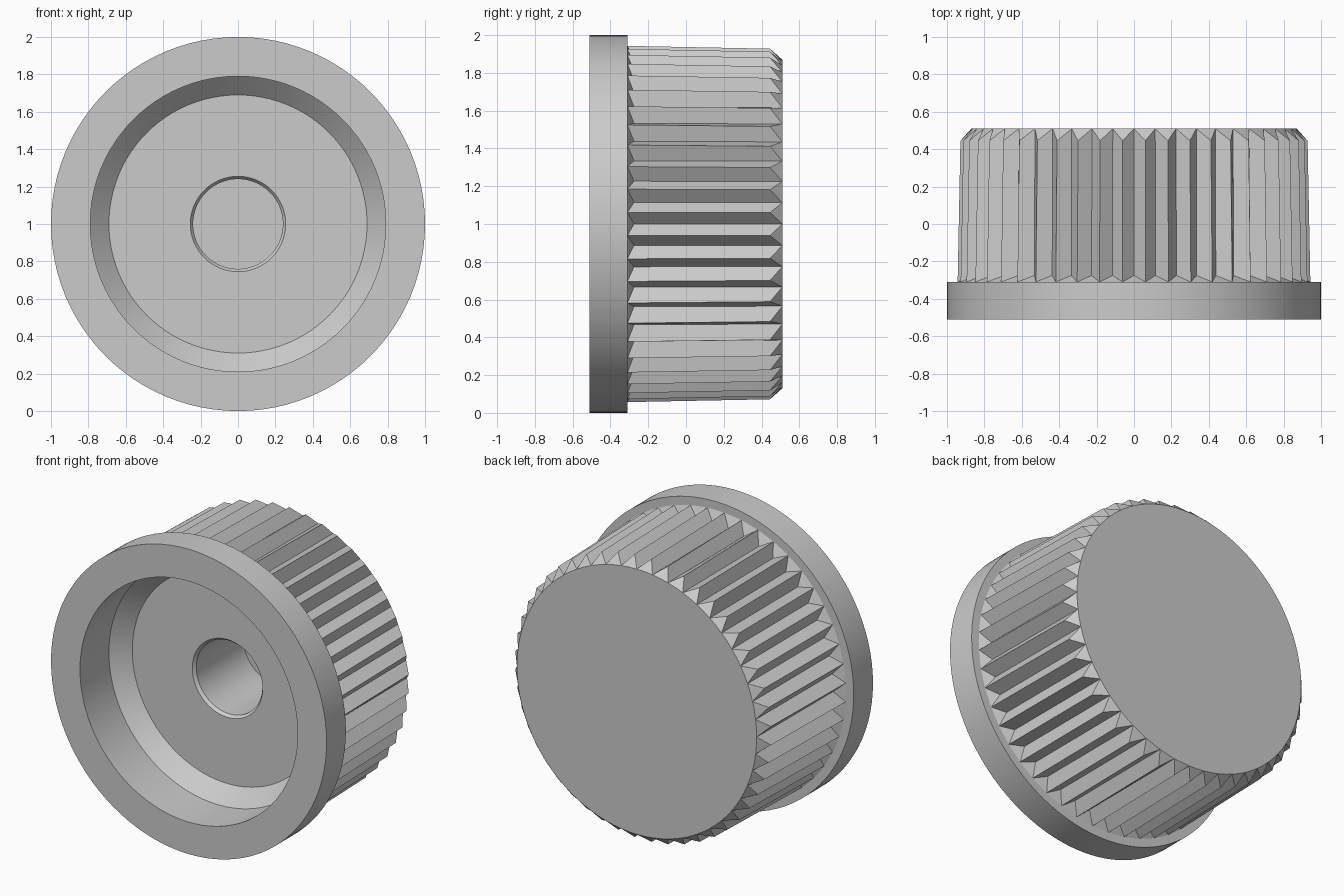
import bpy
import bmesh
from math import sin, cos, pi

cube = bpy.data.objects.get("Cube")
if cube:
    bpy.data.objects.remove(cube, do_unlink=True)

TEETH = 48
SEGMENTS = TEETH * 2          # one valley and one tip per tooth

grey = bpy.data.materials.new("light grey")
grey.use_nodes = True
grey.diffuse_color = (0.6, 0.6, 0.6, 1)
grey.node_tree.nodes["Principled BSDF"].inputs["Base Color"].default_value = (0.6, 0.6, 0.6, 1)


def build_rings(name, rings, cap_end=False):
    """Bridge rings around the y axis; each ring gives (radius, y) for valleys and for tips."""
    bm = bmesh.new()
    loops = []
    for ring in rings:
        loop = []
        for i in range(SEGMENTS):
            radius, y = ring[i % 2]
            a = 2 * pi * i / SEGMENTS
            loop.append(bm.verts.new((radius * sin(a), y, 1 + radius * cos(a))))
        loops.append(loop)
    for a, b in zip(loops, loops[1:]):
        for i in range(SEGMENTS):
            j = (i + 1) % SEGMENTS
            bm.faces.new((a[i], a[j], b[j], b[i]))
    if cap_end:
        bm.faces.new(loops[-1])
    # Merge the points where neighbouring rings meet
    bmesh.ops.remove_doubles(bm, verts=bm.verts, dist=0.0005)
    mesh = bpy.data.meshes.new(name)
    bm.to_mesh(mesh)
    bm.free()
    mesh.materials.append(grey)
    obj = bpy.data.objects.new(name, mesh)
    bpy.context.collection.objects.link(obj)
    return obj


def plain(radius, y):
    return ((radius, y), (radius, y))


# Flange with stepped recess and blind shaft bore, from the flange back inwards
flange = build_rings("flange_and_bore", [plain(r, y) for r, y in (
    (0.945, -0.31), (1.0, -0.31), (1.0, -0.51), (0.79, -0.51),
    (0.79, -0.21), (0.69, -0.11), (0.255, -0.11), (0.24, -0.09),
    (0.24, 0.40))], cap_end=True)

# Knurled grip: V-cuts that ramp out at the flange and a chamfered far end
grip = build_rings("knurled_grip", [
    plain(0.945, -0.31),
    ((0.875, -0.275), (0.945, -0.31)),
    ((0.87, 0.51), (0.93, 0.445)),
    plain(0.87, 0.51)], cap_end=True)

# Consistent normals: the two parts close into one solid
for obj, sign in ((flange, -1), (grip, 1)):
    bm = bmesh.new()
    bm.from_mesh(obj.data)
    bmesh.ops.recalc_face_normals(bm, faces=bm.faces)
    bm.normal_update()
    # The end cap closes the bore (faces -y) or the grip (faces +y)
    cap = max(bm.faces, key=lambda f: len(f.verts))
    if cap.normal.y * sign < 0:
        bmesh.ops.reverse_faces(bm, faces=bm.faces)
    bm.to_mesh(obj.data)
    bm.free()

bpy.ops.object.select_all(action="DESELECT")
for obj in (flange, grip):
    obj.select_set(True)
bpy.context.view_layer.objects.active = grip
bpy.ops.object.shade_smooth_by_angle(angle=pi / 7)
